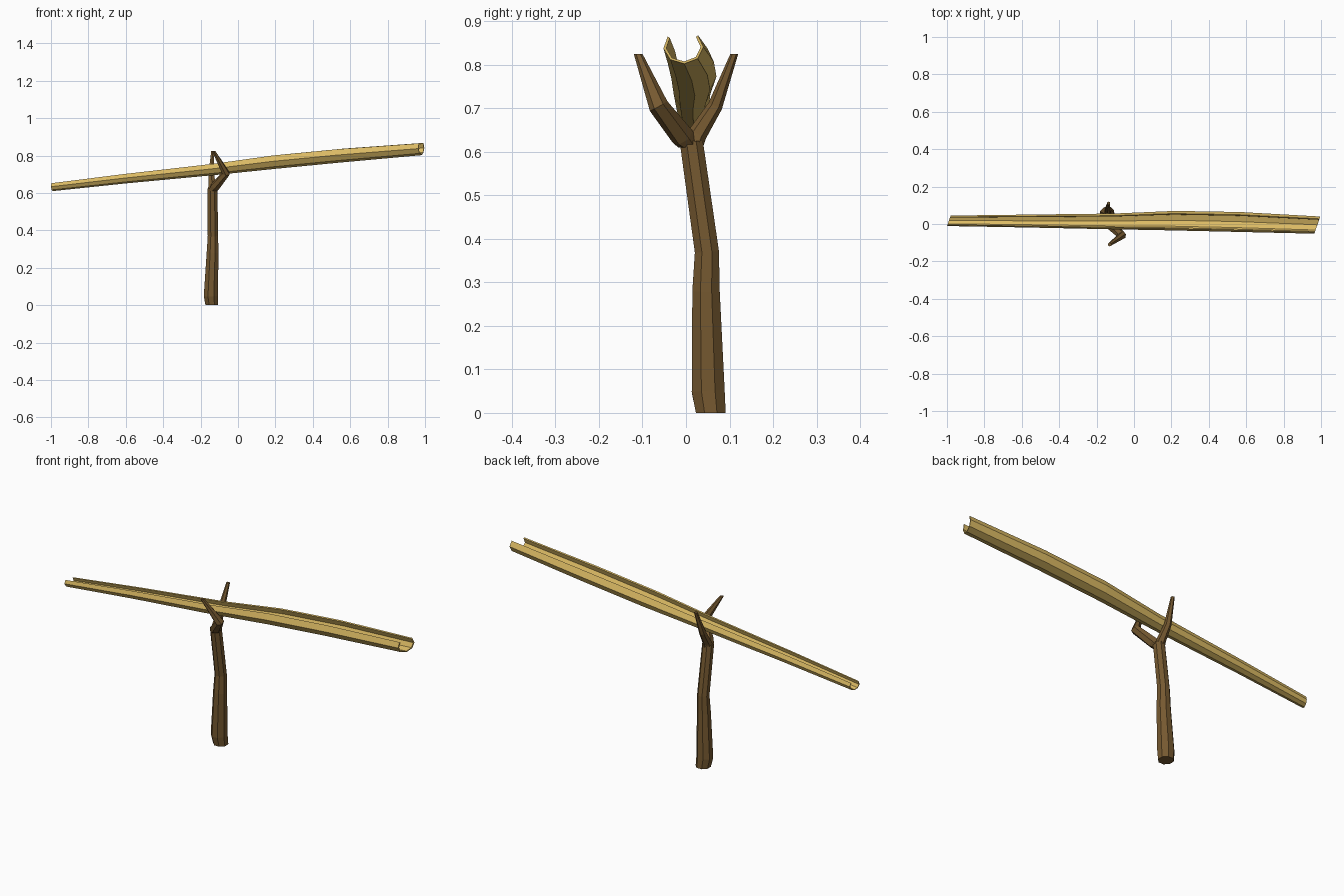
import bpy, bmesh
from math import sin, cos, pi, radians
from mathutils import Vector

if "Cube" in bpy.data.objects:
    bpy.data.objects.remove(bpy.data.objects["Cube"])


def material(name, color):
    m = bpy.data.materials.new(name)
    m.diffuse_color = (*color, 1)
    m.use_nodes = True
    m.node_tree.nodes["Principled BSDF"].inputs["Base Color"].default_value = m.diffuse_color
    return m


def loft(name, rings, mat):
    """Skin a list of closed rings and cap both ends."""
    bm = bmesh.new()
    loops = [[bm.verts.new(p) for p in ring] for ring in rings]
    n = len(loops[0])
    for a, b in zip(loops, loops[1:]):
        for i in range(n):
            j = (i + 1) % n
            bm.faces.new((a[i], a[j], b[j], b[i]))
    bm.faces.new(loops[0][::-1])
    bm.faces.new(loops[-1])
    bmesh.ops.recalc_face_normals(bm, faces=bm.faces)
    me = bpy.data.meshes.new(name)
    bm.to_mesh(me)
    bm.free()
    me.materials.append(mat)
    ob = bpy.data.objects.new(name, me)
    bpy.context.collection.objects.link(ob)
    return ob


def limb(name, path, sides, mat):
    """Tapered stick along (x, y, z, radius) points with level ends."""
    pts = [Vector(p[:3]) for p in path]
    up = Vector((0, 0, 1))
    rings = []
    for i, (p, row) in enumerate(zip(pts, path)):
        d = up
        if 0 < i < len(pts) - 1:
            d = (p - pts[i - 1]).normalized() + (pts[i + 1] - p).normalized()
        q = up.rotation_difference(d.normalized())
        rings.append([p + q @ Vector((row[3] * cos(2 * pi * (k + .5) / sides),
                                      row[3] * sin(2 * pi * (k + .5) / sides), 0))
                      for k in range(sides)])
    return loft(name, rings, mat)


bamboo = material("bamboo", (0.72, 0.50, 0.13))
bark = material("bark", (0.18, 0.10, 0.03))

# Split bamboo trough: open-topped tube with slanted ends
START, END, SEGS = radians(142), radians(403), 6


def trough_ring(x, yc, zc, ry, rz):
    def arc(scale):
        return [(ry * scale * cos(a), rz * scale * sin(a)) for a in
                (START + (END - START) * i / SEGS for i in range(SEGS + 1))]
    outline = arc(1.0) + arc(0.86)[::-1]
    return [Vector((x + 0.35 * y, yc + y, zc + z)) for y, z in outline]


sections = [
    (-0.99, 0.017, 0.636, 0.028, 0.026),
    (-0.60, 0.016, 0.682, 0.034, 0.031),
    (-0.12, 0.014, 0.733, 0.042, 0.037),
    (0.20, 0.018, 0.773, 0.052, 0.044),
    (0.55, 0.011, 0.807, 0.053, 0.044),
    (0.98, -0.006, 0.841, 0.046, 0.039),
]
loft("bamboo_trough", [trough_ring(*s) for s in sections], bamboo)

# Forked support stick
limb("support_post", [
    (-0.140, 0.057, 0.00, 0.037), (-0.145, 0.051, 0.05, 0.041),
    (-0.136, 0.046, 0.28, 0.034), (-0.134, 0.048, 0.37, 0.030),
    (-0.137, 0.012, 0.625, 0.029)], 8, bark)
limb("front_fork_branch", [
    (-0.137, 0.008, 0.61, 0.026), (-0.122, -0.008, 0.635, 0.027),
    (-0.064, -0.063, 0.705, 0.023), (-0.130, -0.110, 0.825, 0.010)], 6, bark)
limb("back_fork_branch", [
    (-0.137, 0.012, 0.61, 0.027), (-0.139, 0.026, 0.64, 0.022),
    (-0.143, 0.067, 0.705, 0.017), (-0.135, 0.111, 0.825, 0.009)], 6, bark)
